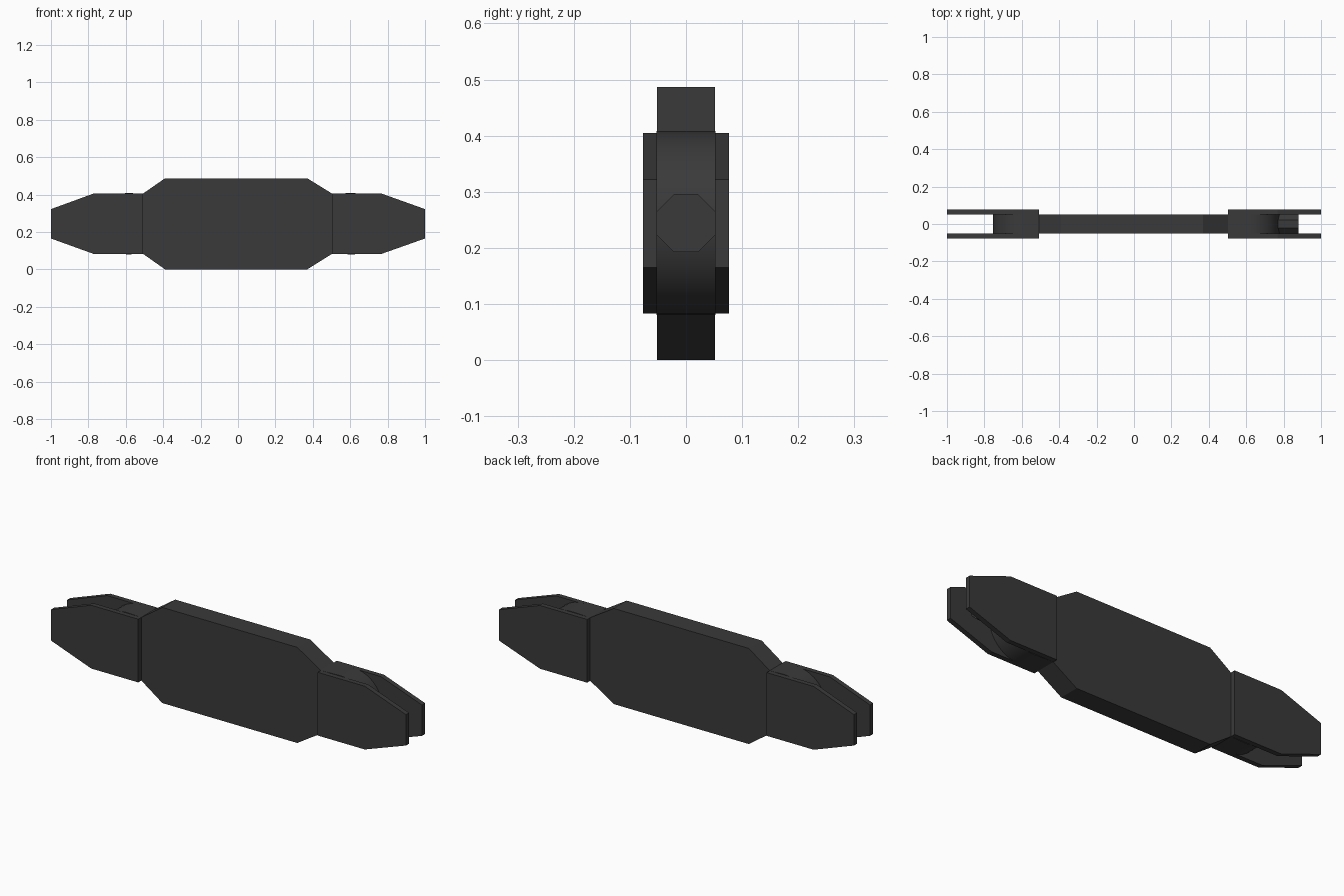
import bpy, bmesh, math

if "Cube" in bpy.data.objects:
    bpy.data.objects.remove(bpy.data.objects["Cube"])

dark = bpy.data.materials.new("charcoal")
dark.diffuse_color = (0.042, 0.042, 0.042, 1)
dark.use_nodes = True
dark.node_tree.nodes["Principled BSDF"].inputs["Base Color"].default_value = dark.diffuse_color
ZC = 0.244


def finish(name, bm, smooth=False):
    bmesh.ops.recalc_face_normals(bm, faces=bm.faces)
    mesh = bpy.data.meshes.new(name)
    bm.to_mesh(mesh)
    bm.free()
    mesh.materials.append(dark)
    ob = bpy.data.objects.new(name, mesh)
    bpy.context.collection.objects.link(ob)
    if smooth:
        bpy.ops.object.select_all(action='DESELECT')
        ob.select_set(True)
        bpy.context.view_layer.objects.active = ob
        bpy.ops.object.shade_smooth_by_angle(angle=math.radians(30))
    return ob


def slab(name, profile, y0, y1, smooth=False):
    """Extrude an x-z outline from y0 to y1."""
    bm = bmesh.new()
    face = bm.faces.new([bm.verts.new((x, y0, z)) for x, z in profile])
    ext = bmesh.ops.extrude_face_region(bm, geom=[face])
    verts = [v for v in ext["geom"] if isinstance(v, bmesh.types.BMVert)]
    bmesh.ops.translate(bm, verts=verts, vec=(0, y1 - y0, 0))
    return finish(name, bm, smooth)


# Central body with chamfered corners
slab("body", [(-0.39, 0.487), (0.37, 0.487), (0.503, 0.405), (0.503, 0.083),
              (0.37, 0), (-0.39, 0), (-0.508, 0.083), (-0.508, 0.405)], -0.052, 0.052)

# Fork plates and rounded tongue at each end
for side, label, xs, xt, xc in ((1, "right", 0.503, 0.768, 0.615),
                                (-1, "left", 0.508, 0.773, 0.59)):
    outline = [(side * x, z) for x, z in ((xs, 0.083), (xt, 0.083), (1, 0.165),
                                          (1, 0.322), (xt, 0.405), (xs, 0.405))]
    slab(label + "_front_plate", outline, -0.077, -0.052)
    slab(label + "_back_plate", outline, 0.052, 0.077)
    r = 0.164
    arc = [(side * (xc + r * math.cos(a)), ZC + r * math.sin(a))
           for a in (math.pi * (i / 20 - 0.5) for i in range(21))]
    tongue = arc + [(side * xs, 0.405), (side * xs, 0.083)]
    slab(label + "_tongue", tongue, -0.0525, 0.0525, True)

# Octagonal pin on the right tongue, pointing along x
bm = bmesh.new()
rad = 0.056
ring = [bm.verts.new((0.70, rad * math.cos(a), ZC + rad * math.sin(a)))
        for a in (math.pi * (i / 4 + 0.125) for i in range(8))]
ext = bmesh.ops.extrude_face_region(bm, geom=[bm.faces.new(ring)])
bmesh.ops.translate(bm, vec=(0.18, 0, 0),
                    verts=[v for v in ext["geom"] if isinstance(v, bmesh.types.BMVert)])
finish("pin", bm)
